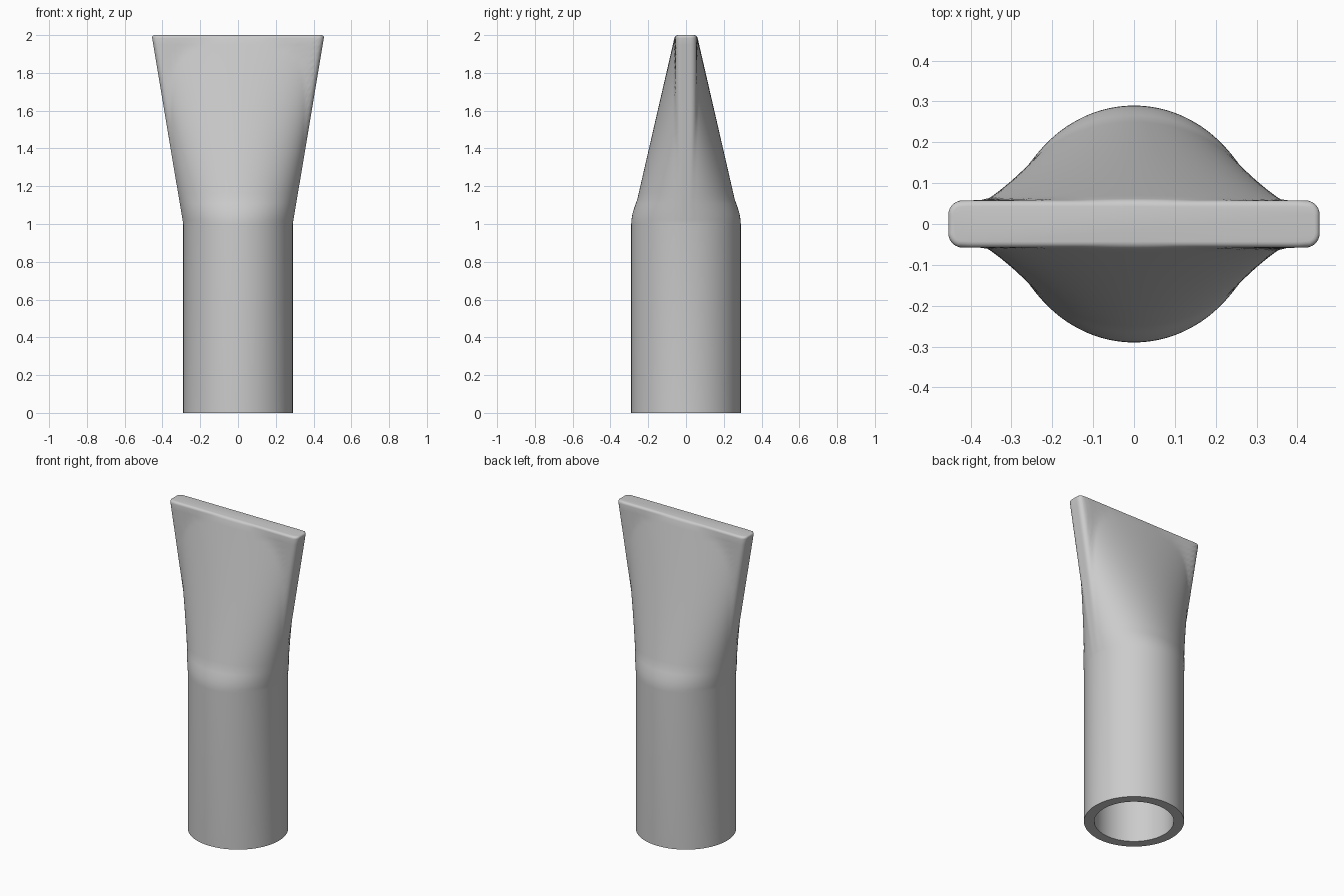
import bpy, bmesh, math

if "Cube" in bpy.data.objects:
    bpy.data.objects.remove(bpy.data.objects["Cube"])

SEG = 128
R_OUT, R_IN, BORE_TOP = 0.29, 0.23, 1.0
TIP_X, TIP_Y, CORNER = 0.457, 0.058, 0.035


def half_depth(z):
    # rounded shoulder, then a straight taper to the tip
    if z < 1.13:
        t = (z - 1.0) / 0.13
        return R_OUT - 0.045 * t * t + 0.013 * t ** 3
    return 0.258 + (TIP_Y - 0.258) * (z - 1.13) / 0.87


def section(z, inset=0.0):
    # oval body merged with a thin rounded slab that forms the blade edges
    hx = R_OUT + (TIP_X - R_OUT) * (z - 1.0) - inset
    hy = half_depth(z) - inset
    sy, cr = TIP_Y - inset, CORNER - inset

    def inside(x, y):
        x, y = abs(x), abs(y)
        if (x / hx) ** 2 + (y / hy) ** 2 <= 1:
            return True
        dx, dy = x - hx + cr, y - sy + cr
        return math.hypot(max(dx, 0), max(dy, 0)) <= cr

    pts = []
    for i in range(SEG):
        a = 2 * math.pi * i / SEG
        dx, dy = hx * math.cos(a), hy * math.sin(a)
        lo, hi = 0.5, 2.0
        for _ in range(24):
            mid = (lo + hi) / 2
            if inside(dx * mid, dy * mid):
                lo = mid
            else:
                hi = mid
        pts.append((dx * lo, dy * lo, z))
    return pts


def circle(r, z):
    return [(r * math.cos(2 * math.pi * i / SEG),
             r * math.sin(2 * math.pi * i / SEG), z) for i in range(SEG)]


# bore, tube wall and flattened blade as one continuous stack of rings
rings = [circle(R_IN, BORE_TOP), circle(R_IN, 0), circle(R_OUT, 0), circle(R_OUT, 1.0)]
rings += [section(1.0 + 0.13 * k / 6) for k in range(1, 7)]
rings += [section(1.13 + 0.855 * k / 24) for k in range(1, 25)]
for k in range(1, 5):  # rounded rim of the tip
    a = math.pi / 2 * k / 4
    z = 1.985 + 0.015 * math.sin(a)
    rings.append(section(z, 0.015 * (1 - math.cos(a))))

bm = bmesh.new()
loops = [[bm.verts.new(p) for p in ring] for ring in rings]
for low, high in zip(loops, loops[1:]):
    for i in range(SEG):
        j = (i + 1) % SEG
        bm.faces.new((low[i], low[j], high[j], high[i]))
bm.faces.new(loops[-1])
bm.faces.new(loops[0][::-1])
bmesh.ops.recalc_face_normals(bm, faces=bm.faces)

mesh = bpy.data.meshes.new("flat_nozzle")
bm.to_mesh(mesh)
bm.free()
nozzle = bpy.data.objects.new("flat_nozzle", mesh)
bpy.context.collection.objects.link(nozzle)

grey = bpy.data.materials.new("light grey")
grey.diffuse_color = (0.6, 0.6, 0.6, 1)
grey.use_nodes = True
grey.node_tree.nodes["Principled BSDF"].inputs["Base Color"].default_value = grey.diffuse_color
mesh.materials.append(grey)

bpy.context.view_layer.objects.active = nozzle
nozzle.select_set(True)
bpy.ops.object.shade_smooth_by_angle(angle=math.radians(40))
